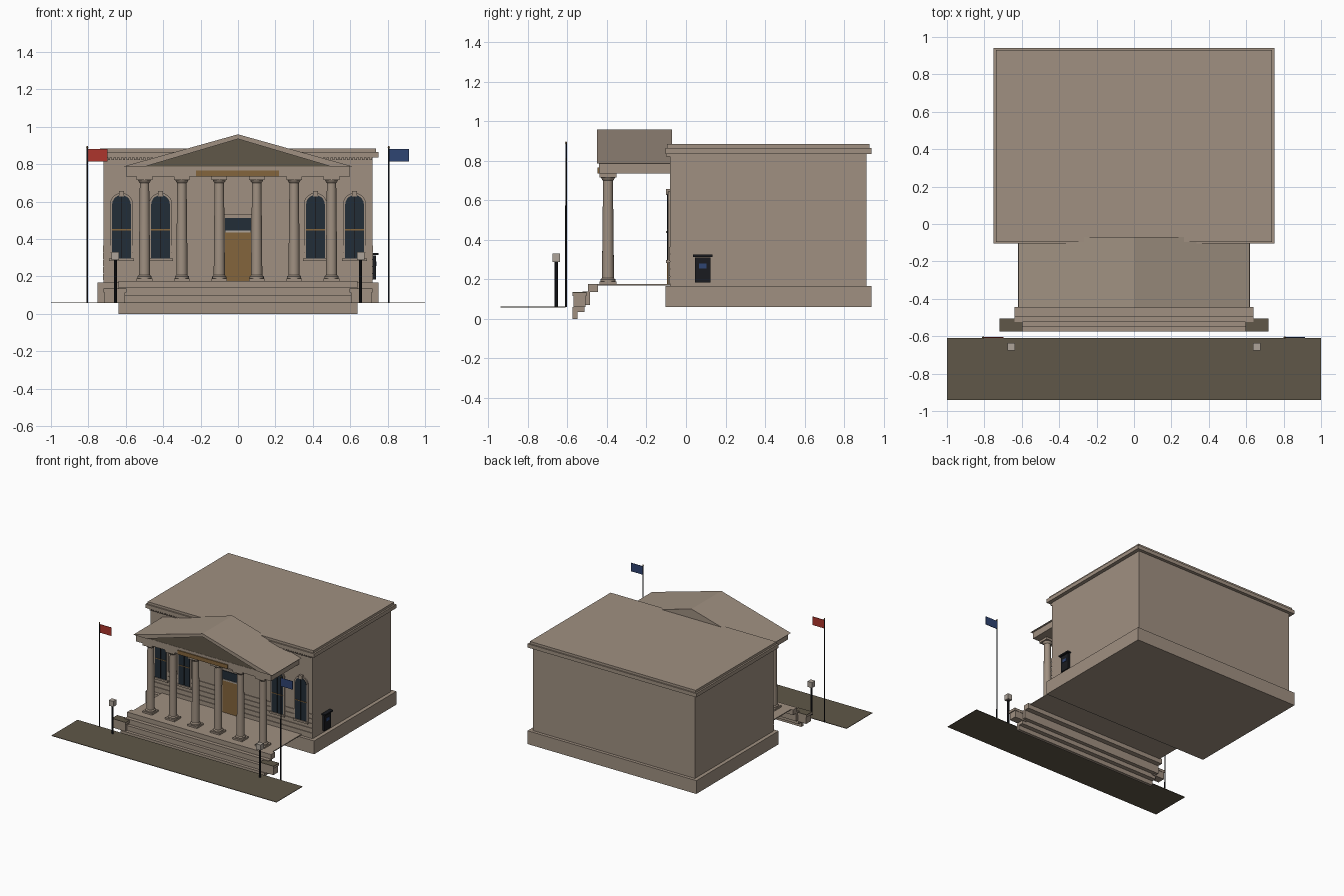
import bpy, bmesh, math

cube = bpy.data.objects.get("Cube")
if cube:
    bpy.data.objects.remove(cube, do_unlink=True)


def material(name, red, green, blue):
    mat = bpy.data.materials.new(name)
    mat.use_nodes = True
    color = (red, green, blue, 1)
    mat.diffuse_color = color
    mat.node_tree.nodes["Principled BSDF"].inputs["Base Color"].default_value = color
    return mat


STONE = material("warm stone", .35, .28, .22)
DARK = material("olive paving", .115, .095, .065)
GLASS = material("dark glass", .016, .026, .038)
GOLD = material("brass wood", .23, .13, .045)
BLACK = material("black iron", .01, .011, .014)
RED = material("red cloth", .42, .035, .025)
BLUE = material("blue cloth", .028, .058, .17)
LAMP = material("lamp grey", .42, .37, .32)


def finish(name, bm, mat):
    bmesh.ops.recalc_face_normals(bm, faces=bm.faces)
    mesh = bpy.data.meshes.new(name)
    bm.to_mesh(mesh)
    bm.free()
    mesh.materials.append(mat)
    obj = bpy.data.objects.new(name, mesh)
    bpy.context.collection.objects.link(obj)
    return obj


def boxes(name, mat, spans):
    """One object from several (x range, y range, z range) boxes."""
    bm = bmesh.new()
    for spans_xyz in spans:
        made = bmesh.ops.create_cube(bm, size=1)["verts"]
        for v in made:
            for axis, (low, high) in enumerate(spans_xyz):
                v.co[axis] = low if v.co[axis] < 0 else high
    return finish(name, bm, mat)


def box(name, mat, x, y, z):
    return boxes(name, mat, [(x, y, z)])


def around(center, half):
    return center - half, center + half


def extrude_outline(name, mat, outline, front, back):
    """Outline in x and z, extruded along y."""
    bm = bmesh.new()
    face = bm.faces.new([bm.verts.new((x, front, z)) for x, z in outline])
    moved = bmesh.ops.extrude_face_region(bm, geom=[face])["geom"]
    for v in moved:
        if isinstance(v, bmesh.types.BMVert):
            v.co.y = back
    return finish(name, bm, mat)


def lathe(name, mat, profile, x, y, sides=16):
    """Radius and height profile turned about a vertical axis."""
    bm = bmesh.new()
    rings = []
    for r, z in profile:
        rings.append([bm.verts.new((x + r * math.cos(math.tau * i / sides),
                                    y + r * math.sin(math.tau * i / sides), z))
                      for i in range(sides)])
    for low, high in zip(rings, rings[1:]):
        for i in range(sides):
            j = (i + 1) % sides
            bm.faces.new((low[i], low[j], high[j], high[i]))
    bm.faces.new(rings[0])
    bm.faces.new(rings[-1])
    obj = finish(name, bm, mat)
    bpy.context.view_layer.objects.active = obj
    obj.select_set(True)
    bpy.ops.object.shade_smooth_by_angle(angle=math.radians(35))
    obj.select_set(False)
    return obj


def arch(x, half, bottom, spring, steps=10):
    """Round-headed outline."""
    top = [(x + half * math.cos(math.pi * i / steps),
            spring + half * math.sin(math.pi * i / steps)) for i in range(steps + 1)]
    return [(x - half, bottom), (x + half, bottom)] + top


# Main hall
box("hall_base", STONE, (-.75, .75), (-.105, .94), (.06, .167))
box("hall_walls", STONE, (-.72, .72), (-.08, .915), (.167, .84))
box("lower_cornice", STONE, (-.75, .75), (-.105, .94), (.836, .866))
box("upper_cornice", STONE, (-.737, .737), (-.095, .93), (.866, .885))
boxes("cornice_dentils", STONE,
      [(around(-.71 + .02 * i, .006), (-.1, -.08), (.822, .836)) for i in range(72)])

# Rusticated courses on the front wall, either side of the door
boxes("stone_courses", STONE,
      [((min(s * .08, s * .722), max(s * .08, s * .722)), (-.086, -.08),
        (.18 + .038 * i, .213 + .038 * i)) for s in (-1, 1) for i in range(5)])

# Arched windows
for x in (-.623, -.414, .414, .623):
    extrude_outline("window_surround", STONE, arch(x, .062, .285, .585), -.09, -.08)
    extrude_outline("window_glass", GLASS, arch(x, .05, .297, .585), -.093, -.089)
    boxes("window_bars", GOLD, [(around(x, .05), (-.096, -.092), around(.45, .003))])
    box("window_mullion", BLACK, around(x, .002), (-.096, -.092), (.3, .63))
    box("window_sill", STONE, around(x, .066), (-.1, -.08), (.282, .297))
    box("keystone", STONE, around(x, .014), (-.1, -.08), (.628, .657))

# Entrance
box("door_surround", STONE, (-.08, .08), (-.09, -.08), (.177, .53))
boxes("door_leaves", GOLD, [((-.07, -.001), (-.096, -.089), (.177, .435)),
                            ((.001, .07), (-.096, -.089), (.177, .435))])
box("door_lintel", LAMP, (-.07, .07), (-.1, -.089), (.435, .446))
box("door_transom", GLASS, (-.07, .07), (-.096, -.089), (.446, .512))

# Portico floor and steps
box("portico_floor", STONE, (-.62, .62), (-.45, -.08), (.17, .177))
for front, back, bottom, top in ((-.575, -.55, 0, .06), (-.55, -.515, .035, .1),
                                 (-.525, -.485, .07, .14), (-.495, -.445, .135, .177)):
    box("step", STONE, (-.64, .64), (front, back), (bottom, top))
for s in (-1, 1):
    box("cheek_block", STONE, around(s * .658, .055), (-.57, -.508), (.06, .115))
    box("cheek_cap", STONE, around(s * .658, .062), (-.575, -.505), (.115, .132))
    box("cheek_top", DARK, around(s * .658, .062), (-.575, -.505), (.132, .135))

# Columns
SHAFT = [(.038, .19), (.038, .2), (.03, .207), (.029, .35), (.025, .7),
         (.03, .705), (.036, .718)]
for x in (-.5, -.3, -.1, .1, .3, .5):
    box("column_plinth", STONE, around(x, .042), around(-.395, .042), (.177, .19))
    lathe("column_shaft", STONE, SHAFT, x, -.395)
    box("column_capital", STONE, around(x, .042), around(-.395, .042), (.717, .735))

# Entablature and pediment
box("entablature", STONE, (-.6, .6), (-.44, -.08), (.735, .787))
box("name_plate", GOLD, (-.225, .22), (-.448, -.44), (.735, .766))
extrude_outline("gable_roof", STONE, [(-.617, .787), (.617, .787), (0, .96)], -.437, -.07)
extrude_outline("tympanum", DARK, [(-.53, .788), (.53, .788), (0, .937)], -.44, -.436)
for s in (-1, 1):
    extrude_outline("raking_cornice", STONE,
                    [(s * .617, .787), (0, .96), (0, .935), (s * .49, .79), (s * .49, .787)],
                    -.45, -.436)

# Paving, lamps and flagpoles
box("pavement", DARK, (-1, 1), (-.94, -.61), (.058, .062))
for s, cloth in ((-1, RED), (1, BLUE)):
    lathe("lamp_post", BLACK, [(.008, .06), (.008, .29)], s * .655, -.657, 8)
    box("lamp_head", LAMP, around(s * .655, .02), around(-.657, .02), (.288, .332))
    lathe("flagpole", BLACK, [(.005, .06), (.004, .885)], s * .806, -.607, 8)
    lathe("pole_finial", GOLD, [(.003, .885), (.006, .89), (.003, .897)], s * .806, -.607, 8)
    box("flag", cloth, (s * .806, s * .806 + .107), around(-.607, .002), (.815, .882))

# Service kiosk on the left wall
box("kiosk_body", BLACK, (.72, .738), (.045, .125), (.185, .312))
box("kiosk_hood", BLACK, (.72, .752), (.035, .135), (.314, .325))
box("kiosk_screen", BLUE, (.738, .741), (.065, .105), (.255, .28))
